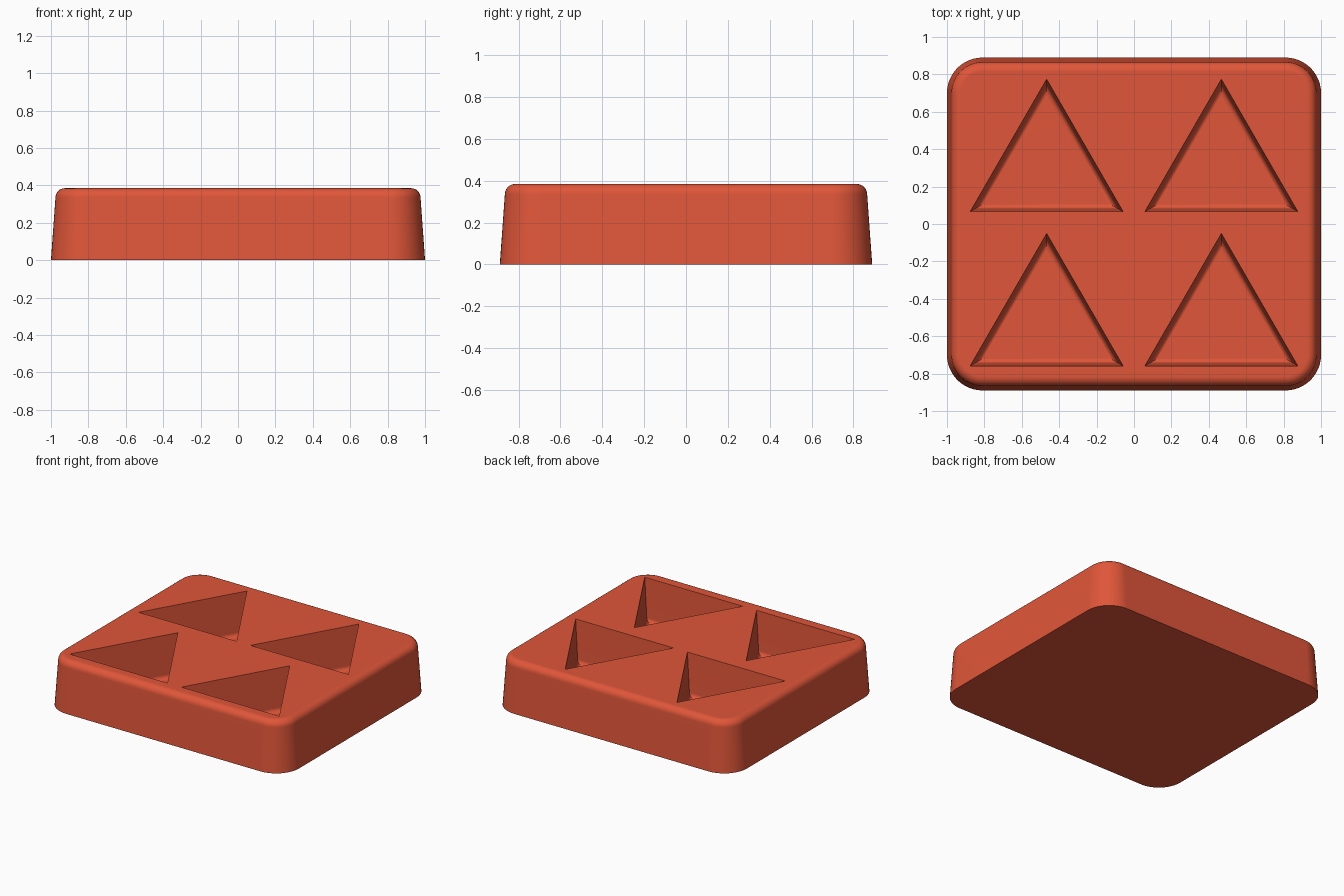
import bpy, bmesh
from math import sin, cos, pi, radians

cube = bpy.data.objects.get("Cube")
if cube:
    bpy.data.objects.remove(cube, do_unlink=True)

HALF_X, HALF_Y, HEIGHT = 1.0, 0.89, 0.385
CORNER = 0.19

red = bpy.data.materials.new("brick_red")
red.use_nodes = True
colour = (0.745, 0.093, 0.041, 1)
red.diffuse_color = colour
red.node_tree.nodes["Principled BSDF"].inputs["Base Color"].default_value = colour


def loft(name, rings):
    """Skin a stack of equal-length rings, listed bottom to top, and cap the ends."""
    bm = bmesh.new()
    loops = [[bm.verts.new(p) for p in ring] for ring in rings]
    n = len(loops[0])
    for low, high in zip(loops, loops[1:]):
        for i in range(n):
            j = (i + 1) % n
            bm.faces.new((low[i], low[j], high[j], high[i]))
    bm.faces.new(loops[0][::-1])
    bm.faces.new(loops[-1])
    bmesh.ops.recalc_face_normals(bm, faces=bm.faces)
    mesh = bpy.data.meshes.new(name)
    bm.to_mesh(mesh)
    bm.free()
    mesh.materials.append(red)
    obj = bpy.data.objects.new(name, mesh)
    bpy.context.collection.objects.link(obj)
    return obj


def rounded_rectangle(inset, z, steps=12):
    cx, cy, r = HALF_X - CORNER, HALF_Y - CORNER, CORNER - inset
    ring = []
    for quarter, (sx, sy) in enumerate([(1, 1), (-1, 1), (-1, -1), (1, -1)]):
        for k in range(steps + 1):
            a = (quarter + k / steps) * pi / 2
            ring.append((sx * cx + r * cos(a), sy * cy + r * sin(a), z))
    return ring


def triangle(x, y, inset, z):
    r = 0.472 - 2 * inset
    angles = [pi / 2 + k * 2 * pi / 3 for k in range(3)]
    return [(x + r * cos(a), y + r * sin(a), z) for a in angles]


def fillet(radius, steps=6):
    """Quarter-circle offsets, from the wall to the flat: (inward, along the wall)."""
    return [(radius * (1 - cos(k / steps * pi / 2)), radius * sin(k / steps * pi / 2))
            for k in range(steps + 1)]


# Tapered block with rounded upright corners and a rounded top rim
TOP_R, DRAFT = 0.05, 0.024
rings = [rounded_rectangle(0, 0)]
rings += [rounded_rectangle(DRAFT + i, HEIGHT - TOP_R + u) for i, u in fillet(TOP_R)]
tray = loft("tray", rings)

# Four triangular pockets with drafted walls and rounded floor edges
FLOOR, FLOOR_R, WALL_DRAFT = 0.065, 0.03, 0.016
for x in (-0.467, 0.467):
    for y in (-0.523, 0.302):
        rings = [triangle(x, y, WALL_DRAFT + i, FLOOR + FLOOR_R - d)
                 for i, d in reversed(fillet(FLOOR_R))]
        rings += [triangle(x, y, 0, HEIGHT), triangle(x, y, 0, HEIGHT + 0.1)]
        cutter = loft("pocket_cutter", rings)
        cutter.hide_render = True
        cut = tray.modifiers.new("pocket", 'BOOLEAN')
        cut.operation = 'DIFFERENCE'
        cut.solver = 'EXACT'
        cut.object = cutter
        bpy.context.view_layer.objects.active = tray
        bpy.ops.object.modifier_apply(modifier=cut.name)
        bpy.data.objects.remove(cutter, do_unlink=True)

# Smooth rounded edges, crisp rims, flat top
bpy.ops.object.select_all(action='DESELECT')
tray.select_set(True)
bpy.context.view_layer.objects.active = tray
bpy.ops.object.shade_smooth_by_angle(angle=radians(30))
weighted = tray.modifiers.new("flat_faces", 'WEIGHTED_NORMAL')
weighted.keep_sharp = True
